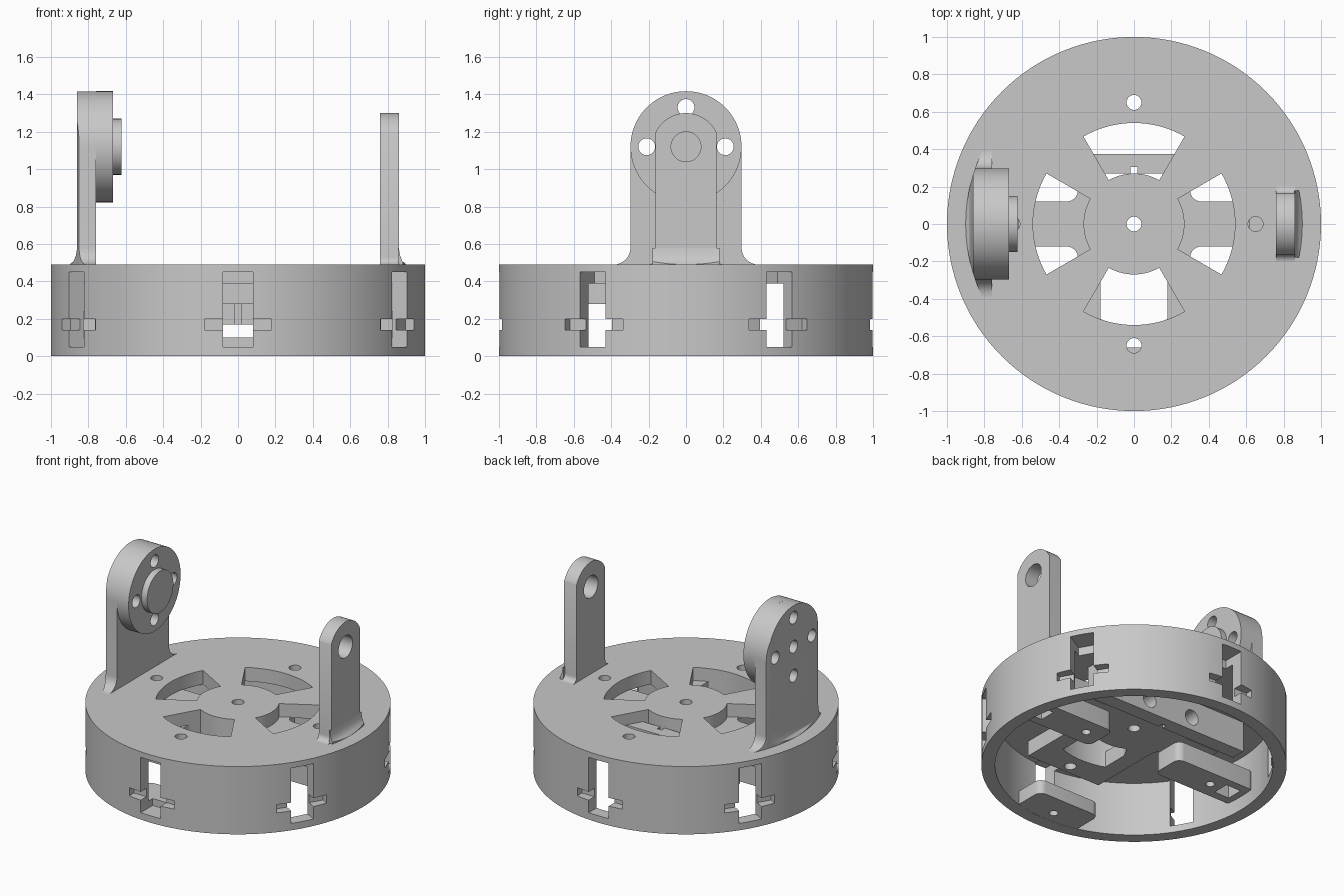
import bpy, bmesh
from math import sin, cos, pi, radians, acos
from mathutils import Matrix

cube = bpy.data.objects.get("Cube")
if cube:
    bpy.data.objects.remove(cube, do_unlink=True)

grey = bpy.data.materials.new("plain grey")
grey.use_nodes = True
grey.diffuse_color = (0.58, 0.58, 0.58, 1)
grey.node_tree.nodes["Principled BSDF"].inputs["Base Color"].default_value = (0.58, 0.58, 0.58, 1)

TOP = 0.49          # upper face of the base
PIVOT = 1.12        # height of the hinge axis


def arc(cx, cy, r, a, b, n):
    return [(cx + r * cos(a + (b - a) * i / n), cy + r * sin(a + (b - a) * i / n))
            for i in range(n + 1)]


def circle(cx, cy, r, n=32):
    return arc(cx, cy, r, 0, 2 * pi, n)[:-1]


def rect(x0, x1, y0, y1):
    return [(x0, y0), (x1, y0), (x1, y1), (x0, y1)]


def round_rect(x0, x1, y0, y1, r):
    return (arc(x1 - r, y1 - r, r, 0, pi / 2, 6) + arc(x0 + r, y1 - r, r, pi / 2, pi, 6)
            + arc(x0 + r, y0 + r, r, pi, 1.5 * pi, 6) + arc(x1 - r, y0 + r, r, 1.5 * pi, 2 * pi, 6))


def mirrored(half):
    """Close a right-hand outline with its mirror image."""
    return half + [(-u, v) for u, v in reversed(half)]


def prism(name, profile, axis, lo, hi, turn=0):
    """Extrude a flat profile along an axis, then turn it about z."""
    place = {"x": lambda u, v, w: (w, u, v),
             "y": lambda u, v, w: (u, w, v),
             "z": lambda u, v, w: (u, v, w)}[axis]
    bm = bmesh.new()
    rings = [[bm.verts.new(place(u, v, w)) for u, v in profile] for w in (lo, hi)]
    bm.faces.new(rings[0])
    bm.faces.new(rings[1])
    n = len(profile)
    for i in range(n):
        j = (i + 1) % n
        bm.faces.new((rings[0][i], rings[0][j], rings[1][j], rings[1][i]))
    bmesh.ops.recalc_face_normals(bm, faces=bm.faces)
    bm.transform(Matrix.Rotation(turn, 4, "Z"))
    mesh = bpy.data.meshes.new(name)
    bm.to_mesh(mesh)
    bm.free()
    mesh.materials.append(grey)
    obj = bpy.data.objects.new(name, mesh)
    bpy.context.collection.objects.link(obj)
    return obj


def cut(target, profile, axis, lo, hi, turn=0, operation="DIFFERENCE"):
    """Cut a part with an extruded profile, or trim it to that profile."""
    cutter = prism("cutter", profile, axis, lo, hi, turn)
    cutter.hide_render = True
    mod = target.modifiers.new("cut", "BOOLEAN")
    mod.operation = operation
    mod.solver = "EXACT"
    mod.object = cutter
    graph = bpy.context.evaluated_depsgraph_get()
    mesh = bpy.data.meshes.new_from_object(target.evaluated_get(graph))
    target.modifiers.clear()
    target.data = mesh
    bpy.data.objects.remove(cutter, do_unlink=True)


def sector(limit=1):
    """Fan-shaped opening facing +x, optionally limited in width."""
    a, r0, r1 = radians(30), 0.27, 0.54
    steps = [r0 + (r1 - r0) * i / 12 for i in range(1, 12)]
    pts = arc(0, 0, r0, a, -a, 16)
    pts += [(r * cos(a), -r * sin(a)) for r in steps]
    pts += arc(0, 0, r1, -a, a, 24)
    pts += [(r * cos(a), r * sin(a)) for r in reversed(steps)]
    return [(x, max(-limit, min(limit, y))) for x, y in pts]


parts = []

# Round base shell with a hollow underside
base = prism("base_shell", circle(0, 0, 1, 128), "z", 0, TOP)
cut(base, circle(0, 0, 0.91, 128), "z", -0.1, 0.39)
for k in range(4):
    cut(base, sector(), "z", 0.3, 0.6, k * pi / 2)
    cut(base, circle(0.65, 0, 0.04), "z", 0.3, 0.6, k * pi / 2)
parts.append(base)

# Cross-shaped slab under the top plate, with filleted inner corners
slab = prism("underside_slab", mirrored(
    [(0.3, -0.72)] + arc(0.36, -0.18, 0.06, pi, pi / 2, 6) + [(0.62, -0.12), (0.62, 0.12)]
    + arc(0.36, 0.18, 0.06, 1.5 * pi, pi, 6) + [(0.3, 0.22)]), "z", 0.28, 0.395)
cut(slab, sector(0.18), "z", 0.2, 0.5, -pi / 2)
cut(slab, circle(0, -0.65, 0.04), "z", 0.2, 0.5)
parts.append(slab)

for part in (base, slab):
    cut(part, circle(0, 0, 0.04), "z", 0.2, 0.6)

# Six windows through the wall, each crossed by a shallow slot
for k in range(6):
    turn = radians(30 + 60 * k)
    cut(base, rect(-0.08, 0.08, 0.05, 0.45), "x", 0.84, 1.1, turn)
    cut(base, rect(-0.18, 0.18, 0.14, 0.2), "x", 0.93, 1.1, turn)

# Side mounting blocks with a screw hole and a square pocket
for name, turn, hole in (("left_block", 0, 0.41), ("right_block", pi, 0.65)):
    block = prism(name, round_rect(0.28, 0.93, -0.12, 0.12, 0.05), "z", 0.1, 0.24, turn)
    cut(block, circle(hole, 0, 0.03), "z", 0, 0.18, turn)
    cut(block, rect(0.74, 0.86, -0.06, 0.06), "z", 0, 0.2, turn)
    parts.append(block)

# Front mounting block
front = prism("front_block", round_rect(-0.25, 0.25, -0.94, -0.66, 0.05), "z", 0.001, 0.1)
cut(front, circle(0, -0.82, 0.03), "z", -0.1, 0.07)
cut(front, rect(-0.08, 0.08, -1, -0.86), "z", 0.05, 0.2)
parts.append(front)

# Cross beam with two round holes and a small notch
beam = prism("rear_beam", rect(-0.62, 0.62, 0.17, 0.41), "y", 0.27, 0.375)
for x in (-0.18, 0.18):
    cut(beam, circle(x, 0.265, 0.055), "y", 0.2, 0.5)
cut(beam, rect(-0.018, 0.018, 0.2, 0.305), "z", 0.1, 0.5)
parts.append(beam)


def arm_profile(half, r, flare):
    """Upright with a round head and flared foot, as (y, z)."""
    a = acos(min(1, half / r))
    foot = arc(half + flare, TOP + flare, flare, 1.5 * pi, pi, 8)
    return mirrored([(half + flare, TOP - 0.03)] + foot + arc(0, PIVOT, r, a, pi / 2, 20)[:-1])


def foot_fillet(name, side, half):
    """Curved fillet on the outer face of an arm, trimmed to a round rim."""
    curve = [(0.855, TOP - 0.02), (0.91, TOP - 0.02), (0.9, TOP),
             (0.878, TOP + 0.02), (0.866, TOP + 0.05), (0.86, TOP + 0.09), (0.855, TOP + 0.09)]
    fillet = prism(name, [(side * x, z) for x, z in curve], "y", -half, half)
    cut(fillet, circle(0, 0, 0.9, 128), "z", 0.3, 2, 0, "INTERSECT")
    return fillet


# Narrow arm on the left
narrow = prism("left_arm", arm_profile(0.163, 0.18, 0.04), "x", 0.76, 0.86)
cut(narrow, circle(0, PIVOT, 0.08), "x", 0.7, 0.9)
parts += [narrow, foot_fillet("left_arm_fillet", 1, 0.18)]

# Wide arm on the right, with hinge head and boss
wide = prism("right_arm", arm_profile(0.297, 0.297, 0.09), "x", -0.86, -0.76)
cut(wide, circle(0, 0, 0.9, 128), "z", 0.3, 2, 0, "INTERSECT")
head = prism("hinge_head", circle(0, PIVOT, 0.297, 80), "x", -0.76, -0.667)
boss = prism("hinge_boss", circle(0, PIVOT, 0.15, 48), "x", -0.68, -0.622)
for k in range(4):
    y, z = 0.21 * cos(k * pi / 2), PIVOT + 0.21 * sin(k * pi / 2)
    for part in (wide, head):
        cut(part, circle(y, z, 0.045), "x", -1, -0.6)
cut(wide, circle(0, PIVOT, 0.045), "x", -1, -0.7)
parts += [wide, head, boss, foot_fillet("right_arm_fillet", -1, 0.297)]

# Smooth the round faces, keep the edges crisp
bpy.ops.object.select_all(action="DESELECT")
for part in parts:
    part.select_set(True)
bpy.context.view_layer.objects.active = base
bpy.ops.object.shade_smooth_by_angle(angle=radians(30))
